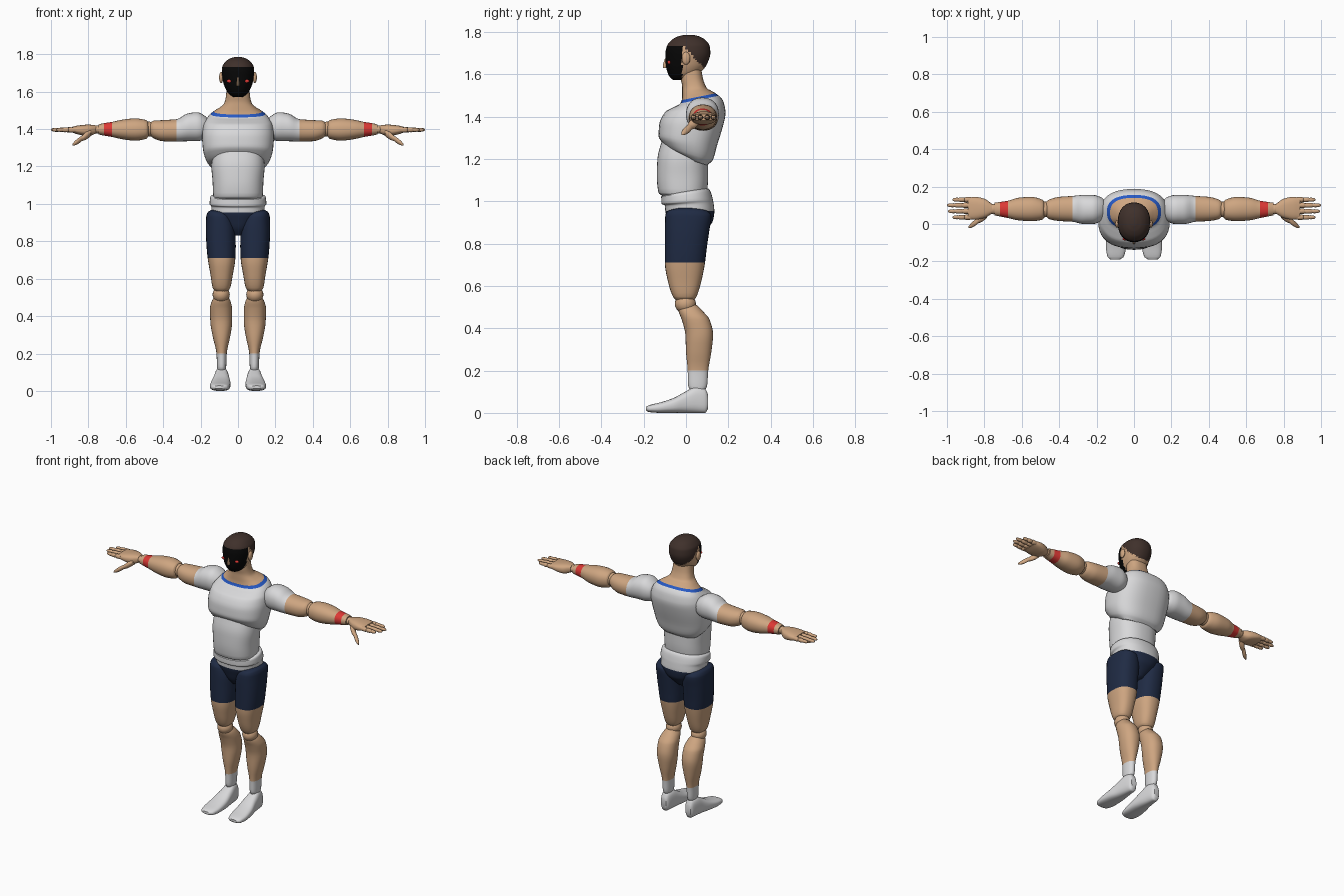
import bpy, bmesh, math
from mathutils import Vector

if "Cube" in bpy.data.objects:
    bpy.data.objects.remove(bpy.data.objects["Cube"])

COLOURS = {
    "white_cloth": (0.69, 0.69, 0.70), "skin": (0.62, 0.38, 0.22),
    "navy_cloth": (0.014, 0.024, 0.058), "brown_hair": (0.05, 0.03, 0.024),
    "black_mask": (0.002, 0.002, 0.002), "red_band": (0.72, 0.04, 0.035),
    "blue_trim": (0.02, 0.1, 0.55),
}
MATS = {}
for label, rgb in COLOURS.items():
    m = bpy.data.materials.new(label)
    m.use_nodes = True
    m.diffuse_color = (*rgb, 1)
    bsdf = m.node_tree.nodes["Principled BSDF"]
    bsdf.inputs["Base Color"].default_value = (*rgb, 1)
    bsdf.inputs["Roughness"].default_value = 0.7
    MATS[label] = m


def finish(bm, name, paint, tags=None):
    """Turn a bmesh into a smooth object, colouring faces with paint(centre, t)."""
    bmesh.ops.recalc_face_normals(bm, faces=bm.faces)
    me = bpy.data.meshes.new(name)
    slots = []
    bm.faces.ensure_lookup_table()
    for i, f in enumerate(bm.faces):
        label = paint(f.calc_center_median(), tags[i] if tags else 0)
        if label not in slots:
            slots.append(label)
            me.materials.append(MATS[label])
        f.material_index = slots.index(label)
    bm.to_mesh(me)
    bm.free()
    ob = bpy.data.objects.new(name, me)
    bpy.context.collection.objects.link(ob)
    bpy.ops.object.select_all(action="DESELECT")
    ob.select_set(True)
    bpy.context.view_layer.objects.active = ob
    bpy.ops.object.shade_smooth_by_angle(angle=math.radians(45))
    return ob


def refine(rings, steps):
    """Interpolate ring values smoothly without overshoot."""
    rings = [tuple(r) + (0,) * (6 - len(r)) for r in rings]
    n = len(rings)
    cols = []
    for c in range(1, 6):
        d = [(rings[i + 1][c] - rings[i][c]) / (rings[i + 1][0] - rings[i][0]) for i in range(n - 1)]
        mid = [2 * a * b / (a + b) if a * b > 0 else 0 for a, b in zip(d, d[1:])]
        cols.append([d[0]] + mid + [d[-1]])
    out = []
    for i in range(n - 1):
        p, q = rings[i], rings[i + 1]
        h = q[0] - p[0]
        for s in range(steps):
            u = s / steps
            a, b = u * u * (3 - 2 * u), u * (1 - u)
            out.append([p[0] + h * u] + [
                p[c] + (q[c] - p[c]) * a + h * b * ((1 - u) * cols[c - 1][i] - u * cols[c - 1][i + 1])
                for c in range(1, 6)])
    return out + [list(rings[-1])]


def loft(name, axis, rings, paint, side=1, power=2.2, seg=28, steps=4):
    """Skin rounded rings (t, a0, a1, b0, b1, tilt) stacked along an axis."""
    if isinstance(paint, str):
        label = paint
        paint = lambda c, t: label
    order = {"x": (2, 0, 1), "y": (0, 2, 1), "z": (0, 1, 2)}[axis]
    bm = bmesh.new()
    rows, tags = [], []
    rings = refine(rings, steps)
    for t, a0, a1, b0, b1, tilt in rings:
        row = []
        for k in range(seg):
            ang = math.tau * k / seg
            ca, sa = math.cos(ang), math.sin(ang)
            a = (a0 + a1) / 2 + (a1 - a0) / 2 * math.copysign(abs(ca) ** (2 / power), ca)
            b = (b0 + b1) / 2 + (b1 - b0) / 2 * math.copysign(abs(sa) ** (2 / power), sa)
            trio = (a, b, t + tilt * b)
            v = Vector([trio[i] for i in order])
            v.x *= side
            row.append(bm.verts.new(v))
        rows.append(row)
    for i in range(len(rows) - 1):
        for k in range(seg):
            j = (k + 1) % seg
            bm.faces.new((rows[i][k], rows[i][j], rows[i + 1][j], rows[i + 1][k]))
            tags.append((rings[i][0] + rings[i + 1][0]) / 2)
    for end in (0, -1):
        bm.faces.new(rows[end])
        tags.append(rings[end][0])
    return finish(bm, name, paint, tags)


def ball(name, centre, size, label):
    bm = bmesh.new()
    bmesh.ops.create_uvsphere(bm, u_segments=20, v_segments=12, radius=1)
    for v in bm.verts:
        v.co = Vector(c + s * k for c, s, k in zip(centre, size, v.co))
    return finish(bm, name, lambda c, t: label)


def sym(z, w, y0, y1, tilt=0):
    return (z, -w, w, y0, y1, tilt)


# Torso: chest with neck, abdomen and pelvis
def chest_paint(c, t):
    return "white_cloth" if t < 1.468 else "blue_trim" if t < 1.482 else "skin"


loft("chest_and_neck", "z", [
    sym(1.2, .13, 0, .1, -.3), sym(1.23, .165, -.1, .125, -.3), sym(1.29, .187, -.13, .148, -.15),
    sym(1.36, .192, -.127, .176), sym(1.42, .185, -.1, .187), sym(1.45, .168, -.06, .178, .1),
    sym(1.468, .145, -.027, .155, .2), sym(1.482, .128, -.02, .14, .2), sym(1.505, .1, -.018, .118, .15),
    sym(1.54, .073, -.018, .095), sym(1.58, .064, -.025, .08), sym(1.64, .06, -.03, .07)],
    chest_paint, power=2.5, seg=40)
loft("abdomen", "z", [
    sym(1.02, .12, -.1, .085), sym(1.04, .132, -.13, .098), sym(1.12, .136, -.138, .105),
    sym(1.2, .142, -.135, .105), sym(1.3, .13, -.11, .09)], "white_cloth", power=2.4, seg=40)
loft("pelvis", "z", [
    sym(.83, .03, -.04, .06), sym(.87, .07, -.07, .1), sym(.91, .11, -.085, .128),
    sym(.955, .142, -.098, .134), sym(.985, .143, -.1, .13, .05), sym(1.0, .152, -.116, .126, .1),
    sym(1.04, .147, -.117, .11, .15), sym(1.05, .12, -.09, .09, .15)],
    lambda c, t: "navy_cloth" if t < .955 else "white_cloth", power=2.3, seg=40)


# Head with hair cap and dark face
def head_paint(c, t):
    if c.z > 1.733 - 1.1 * max(0, c.y + .01):
        return "brown_hair"
    return "black_mask" if c.y < -.018 else "skin"


loft("head", "z", [
    sym(1.572, .025, -.06, -.01), sym(1.585, .045, -.075, .03), sym(1.61, .064, -.088, .07),
    sym(1.65, .079, -.096, .1), sym(1.7, .087, -.097, .115), sym(1.733, .084, -.09, .112),
    sym(1.76, .067, -.07, .094), sym(1.778, .042, -.04, .065), sym(1.786, .015, -.01, .035)],
    head_paint, seg=56, steps=6)
loft("nose", "z", [sym(1.63, .008, -.108, -.08), sym(1.64, .008, -.11, -.08),
                   sym(1.675, .004, -.1, -.08)], "skin", seg=10)

FINGERS = {"index": (.036, .97), "middle": (.068, .995), "ring": (.1, 1.0), "little": (.13, .97)}

for side, word in ((1, "left_"), (-1, "right_")):
    ball(word + "ear", (side * .09, 0, 1.675), (.011, .02, .03), "skin")
    ball(word + "eye", (side * .045, -.08, 1.656), (.016, .008, .009), "red_band")

    # Arm
    loft(word + "upper_arm", "x", [
        (.15, .05, .11, 1.38, 1.44), (.17, .02, .14, 1.35, 1.465), (.22, 0, .155, 1.335, 1.49),
        (.27, 0, .155, 1.335, 1.483), (.328, .012, .15, 1.333, 1.453), (.4, .016, .145, 1.335, 1.448),
        (.45, .025, .132, 1.35, 1.445), (.475, .045, .115, 1.372, 1.43)],
        lambda c, t: "white_cloth" if t < .328 else "skin", side)
    ball(word + "elbow", (side * .477, .078, 1.4), (.04, .042, .04), "skin")
    loft(word + "forearm", "x", [
        (.477, .04, .115, 1.365, 1.43), (.49, .023, .13, 1.348, 1.448), (.55, .015, .145, 1.338, 1.457),
        (.62, .02, .14, 1.346, 1.45), (.674, .032, .124, 1.358, 1.438), (.716, .04, .118, 1.365, 1.432),
        (.745, .046, .114, 1.371, 1.425)],
        lambda c, t: "red_band" if .674 < t < .716 else "skin", side)
    ball(word + "wrist", (side * .752, .08, 1.398), (.026, .028, .022), "skin")
    loft(word + "palm", "x", [
        (.76, .055, .108, 1.376, 1.42), (.8, .032, .135, 1.362, 1.424),
        (.85, .023, .145, 1.37, 1.42), (.888, .028, .14, 1.382, 1.412)], "skin", side, power=2.6)

    # Jointed fingers and thumb
    for finger, (y, tip) in FINGERS.items():
        rings = []
        for u, r in ((0, .013), (.3, .014), (.36, .0105), (.42, .013), (.62, .012),
                     (.68, .009), (.74, .011), (.93, .0085), (1, .003)):
            x = .87 + (tip - .87) * u
            rings.append((x, y - r, y + r, 1.396 - r, 1.396 + r))
        loft(word + finger + "_finger", "x", rings, "skin", side, power=2, seg=12, steps=2)
    rings = []
    for u, r in ((0, .018), (.3, .021), (.5, .014), (.58, .016), (.9, .011), (1, .004)):
        y, z = .052 - .07 * u, 1.382 - .066 * u
        rings.append((.785 + .1 * u, y - r, y + r, z - r, z + r))
    loft(word + "thumb", "x", rings, "skin", side, power=2, seg=14, steps=2)

    # Leg
    loft(word + "thigh", "z", [
        (.53, .06, .118, -.045, .035), (.55, .042, .135, -.062, .05), (.62, .028, .147, -.085, .072),
        (.71, .014, .162, -.1, .09), (.77, .012, .168, -.1, .097), (.86, .013, .172, -.1, .11),
        (.93, .03, .17, -.098, .12), (.955, .06, .162, -.085, .1), (.967, .09, .145, -.04, .05)],
        lambda c, t: "navy_cloth" if t > .71 else "skin", side, power=2.4)
    ball(word + "knee", (side * .09, -.003, .515), (.046, .05, .045), "skin")
    loft(word + "shin", "z", [
        (.1, .068, .108, .025, .085), (.13, .063, .112, .01, .1), (.2, .06, .115, .008, .105),
        (.29, .042, .135, 0, .12), (.37, .031, .148, -.003, .128), (.44, .032, .15, -.02, .112),
        (.48, .04, .14, -.035, .08), (.51, .058, .122, -.04, .05)],
        lambda c, t: "white_cloth" if t < .2 else "skin", side)
    loft(word + "foot", "y", [
        (-.19, .075, .125, .012, .028), (-.175, .055, .142, .004, .036), (-.12, .042, .15, 0, .05),
        (-.06, .04, .145, 0, .07), (0, .045, .132, 0, .102), (.05, .052, .124, 0, .125),
        (.09, .06, .116, 0, .115), (.105, .07, .107, .02, .085)],
        "white_cloth", side, power=2.7)
